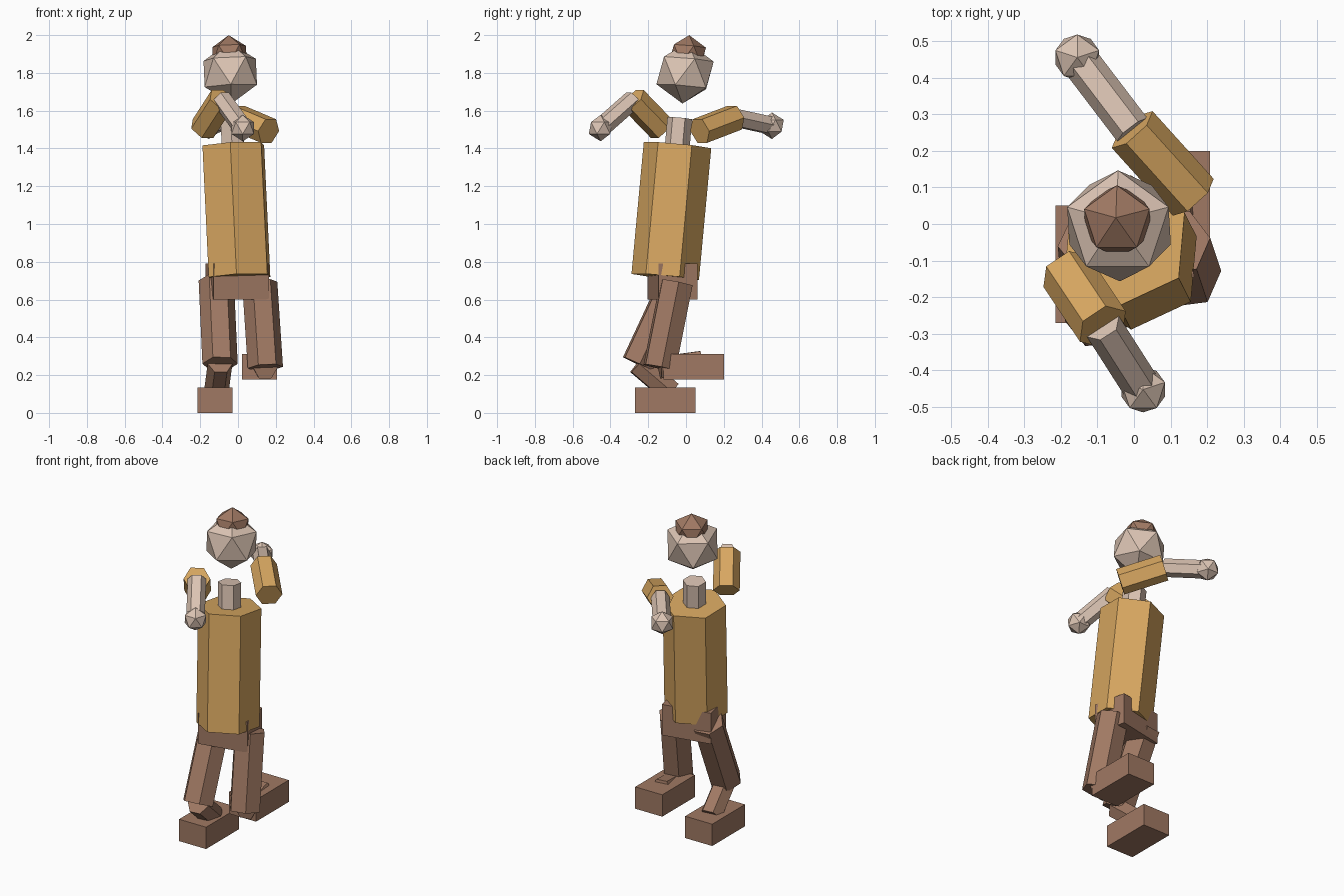
import bpy
import math
from mathutils import Vector, Matrix

cube = bpy.data.objects.get("Cube")
if cube:
    bpy.data.objects.remove(cube, do_unlink=True)


def make_material(name, color):
    mat = bpy.data.materials.new(name)
    mat.use_nodes = True
    mat.diffuse_color = (*color, 1)
    mat.node_tree.nodes["Principled BSDF"].inputs["Base Color"].default_value = (*color, 1)
    return mat


ochre = make_material("ochre cloth", (0.69, 0.39, 0.12))
skin = make_material("pale skin", (0.71, 0.55, 0.45))
brown = make_material("brown leather", (0.35, 0.19, 0.125))


def finish(name, mat):
    obj = bpy.context.object
    obj.name = name
    obj.data.name = name
    obj.data.materials.append(mat)
    return obj


def prism(name, start, end, radius, mat, ref=None):
    """Six-sided bar from start to end, with one corner pointing along ref."""
    start, end = Vector(start), Vector(end)
    axis = (end - start).normalized()
    ref = Vector(ref) if ref else axis.cross(Vector((0, 0, 1)))
    side = (ref - axis * ref.dot(axis)).normalized()
    bpy.ops.mesh.primitive_cylinder_add(vertices=6, radius=radius,
                                        depth=(end - start).length)
    obj = finish(name, mat)
    # The cylinder's first corner lies on local y
    turn = Matrix((side.cross(axis), side, axis)).transposed().to_4x4()
    obj.matrix_world = Matrix.Translation((start + end) / 2) @ turn
    return obj


def ball(name, center, radius, mat, tilt=(0, 0, 0)):
    """Twenty-sided ball with an upper corner pointing to the back."""
    bpy.ops.mesh.primitive_ico_sphere_add(subdivisions=1, radius=radius)
    obj = finish(name, mat)
    obj.data.transform(Matrix.Rotation(math.pi / 2, 4, "Z"))
    obj.location = center
    obj.rotation_euler = [math.radians(a) for a in tilt]
    return obj


def box(name, center, size, mat, yaw=0):
    bpy.ops.mesh.primitive_cube_add(size=1, location=center)
    obj = finish(name, mat)
    obj.scale = size
    obj.rotation_euler.z = math.radians(yaw)
    return obj


# Leaning trunk, neck, head and hair
lean = (-5, -2.5, 0)
turned = (math.cos(math.radians(25)), math.sin(math.radians(25)), 0)
prism("torso", (0.008, -0.11, 0.72), (-0.025, -0.045, 1.417), 0.18, ochre, turned)
prism("neck", (-0.025, -0.047, 1.40), (-0.034, -0.033, 1.56), 0.066, skin, turned)
ball("head", (-0.041, -0.005, 1.80), 0.163, skin, lean)
ball("hair", (-0.045, 0.008, 1.895), 0.105, brown, lean)
box("pelvis", (-0.003, -0.072, 0.695), (0.30, 0.21, 0.19), brown, 11.5)

# Arms: shoulder, elbow, wrist
arms = {
    "left": ((0.162, 0.073, 1.492), (-0.005, 0.258, 1.563), (-0.155, 0.455, 1.52)),
    "right": ((-0.185, -0.13, 1.505), (-0.085, -0.28, 1.66), (0.025, -0.452, 1.508)),
}
for side, (shoulder, elbow, wrist) in arms.items():
    prism(side + "_upper_arm", shoulder, elbow, 0.075, ochre)
    prism(side + "_forearm", elbow, wrist, 0.052, skin)
    ball(side + "_hand", wrist, 0.07, skin)

# Legs: hip, knee, ankle, foot centre
legs = {
    "left": ((0.115, -0.05, 0.69), (0.145, -0.14, 0.24),
             (0.115, 0.08, 0.27), (0.115, 0.04, 0.243)),
    "right": ((-0.115, -0.05, 0.70), (-0.095, -0.255, 0.26),
              (-0.115, -0.08, 0.11), (-0.122, -0.11, 0.0675)),
}
for side, (hip, knee, ankle, foot) in legs.items():
    prism(side + "_thigh", hip, knee, 0.094, brown, (1, 0.12, 0))
    prism(side + "_shin", knee, ankle, 0.066, brown)
    box(side + "_foot", foot, (0.185, 0.32, 0.135), brown)
